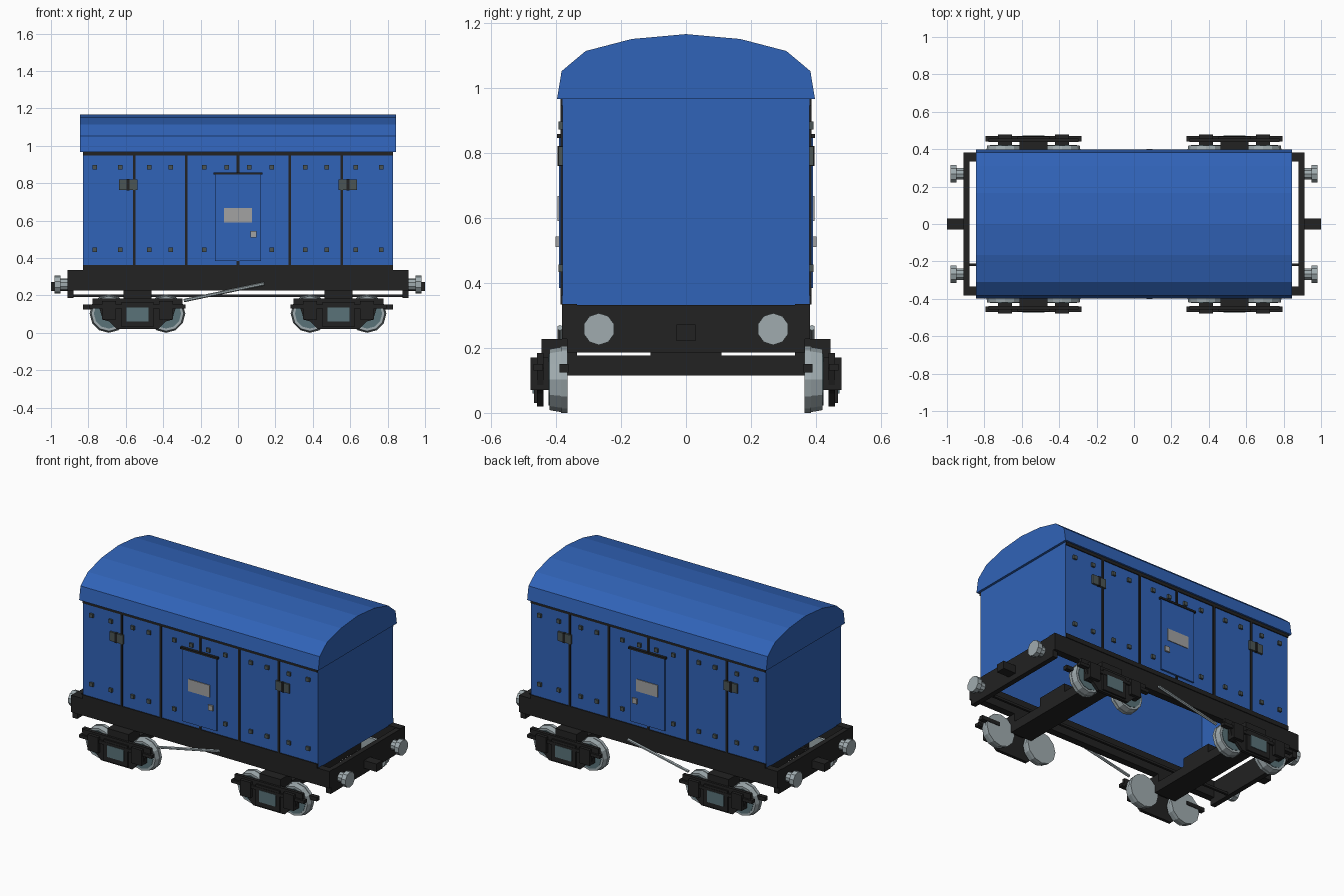
import bpy, bmesh, math
from mathutils import Vector

if "Cube" in bpy.data.objects:
    bpy.data.objects.remove(bpy.data.objects["Cube"])


def material(name, r, g, b):
    m = bpy.data.materials.new(name)
    m.use_nodes = True
    m.diffuse_color = (r, g, b, 1)
    m.node_tree.nodes["Principled BSDF"].inputs["Base Color"].default_value = (r, g, b, 1)
    return m


BLUE = material("wagon blue", .03, .125, .48)
BLACK = material("frame black", .016, .016, .016)
STEEL = material("pale steel", .35, .41, .43)
TEAL = material("dull teal", .10, .17, .19)
RIVET = material("rivet grey", .07, .09, .09)
PLATE = material("plate grey", .36, .36, .36)


def finish(name, bm, mat):
    bmesh.ops.recalc_face_normals(bm, faces=bm.faces)
    me = bpy.data.meshes.new(name)
    bm.to_mesh(me)
    bm.free()
    me.materials.append(mat)
    ob = bpy.data.objects.new(name, me)
    bpy.context.collection.objects.link(ob)
    return ob


def box(name, mat, x, y, z):
    """Box from (low, high) ranges on each axis."""
    bm = bmesh.new()
    bmesh.ops.create_cube(bm, size=1)
    for v in bm.verts:
        for i, (a, b) in enumerate((x, y, z)):
            v.co[i] = (a + b) / 2 + v.co[i] * (b - a)
    return finish(name, bm, mat)


def side_box(name, mat, x, depth, z, s):
    """Box on one side of the wagon; s is the sign of y."""
    return box(name, mat, x, sorted((s * depth[0], s * depth[1])), z)


def prism(name, mat, points, direction):
    """Closed outline pushed along a vector."""
    bm = bmesh.new()
    face = bm.faces.new([bm.verts.new(p) for p in points])
    out = bmesh.ops.extrude_face_region(bm, geom=[face])
    moved = [g for g in out["geom"] if isinstance(g, bmesh.types.BMVert)]
    bmesh.ops.translate(bm, verts=moved, vec=direction)
    return finish(name, bm, mat)


def rod(name, mat, start, end, r0, r1, sides):
    """Round bar or disc between two points."""
    a, b = Vector(start), Vector(end)
    bm = bmesh.new()
    bmesh.ops.create_cone(bm, cap_ends=True, segments=sides, radius1=r0, radius2=r1,
                          depth=(b - a).length)
    turn = (b - a).to_track_quat('Z', 'Y')
    for v in bm.verts:
        v.co = turn @ v.co + (a + b) / 2
    return finish(name, bm, mat)


# Arched roof
half = [(.397, .967), (.383, 1.052), (.309, 1.114), (.167, 1.151)]
arch = half + [(0, 1.166)] + [(-y, z) for y, z in reversed(half)]
prism("roof", BLUE, [(-.845, y, z) for y, z in arch], (1.69, 0, 0))

# End walls, end beams, coupling blocks and buffers
for e in (-1, 1):
    def ends(a, b):
        return sorted((e * a, e * b))
    box("end_wall", BLUE, ends(.815, .83), (-.38, .38), (.33, .97))
    box("end_beam", BLACK, ends(.88, .912), (-.366, .366), (.186, .332))
    box("coupling_block", BLACK, ends(.912, 1), (-.03, .03), (.222, .272))
    for s in (-1, 1):
        rod("buffer_stem", STEEL, (e * .91, s * .268, .258), (e * .955, s * .268, .258), .032, .032, 10)
        rod("buffer_head", STEEL, (e * .95, s * .268, .258), (e * .98, s * .268, .258), .049, .049, 10)

# Pipe under the floor
box("brake_pipe", BLACK, (-.9, .9), (-.225, -.21), (.19, .205))

# Side walls with trim, door and fittings
for s in (-1, 1):
    side_box("side_wall", BLUE, (-.83, .83), (.365, .38), (.33, .97), s)
    side_box("sill", BLACK, (-.912, .912), (.335, .381), (.227, .335), s)
    side_box("lower_trim", BLACK, (-.83, .83), (.375, .386), (.334, .362), s)
    side_box("upper_trim", BLACK, (-.83, .83), (.375, .386), (.947, .967), s)
    for x in (-.555, -.277, 0, .277, .555):
        side_box("panel_seam", BLACK, (x - .007, x + .007), (.375, .386), (.36, .95), s)
    for z in (.445, .885):
        for x in (.06, .18, .36, .475, .63, .765):
            if z > .8 or x > .12:
                for e in (-1, 1):
                    side_box("rivet", RIVET, (e * x - .012, e * x + .012), (.375, .392),
                             (z - .012, z + .012), s)
    side_box("door", BLUE, (-.122, .122), (.375, .391), (.385, .848), s)
    side_box("door_rail", BLACK, (-.132, .132), (.375, .397), (.846, .858), s)
    side_box("door_plate", PLATE, (-.076, .076), (.39, .395), (.59, .667), s)
    side_box("door_handle", PLATE, (.068, .1), (.39, .402), (.51, .543), s)
    for e in (-1, 1):
        for x in (.56, .613):
            side_box("latch", RIVET, (e * x - .022, e * x + .022), (.375, .392), (.762, .82), s)
        side_box("latch_pin", BLACK, (e * .588 - .008, e * .588 + .008), (.375, .395), (.76, .822), s)
    rod("brake_lever", STEEL, (-.29, s * .388, .172), (.14, s * .388, .262), .009, .009, 6)

# Two four-wheel bogies
outline = [(.24, .184), (.24, .14), (.205, .135), (.185, .07), (.15, .06), (.11, .02)]
outline += [(-x, z) for x, z in reversed(outline)]
for e in (-1, 1):
    c = e * .5375
    box("bolster", BLACK, (c - .075, c + .075), (-.366, .366), (.115, .176))
    box("pivot", BLACK, (c - .075, c + .075), (-.11, .11), (.17, .23))
    for s in (-1, 1):
        prism("bogie_side", BLACK, [(c + x, s * .438, z) for x, z in outline], (0, s * .02, 0))
        side_box("spring_plank", BLACK, (c - .075, c + .075), (.335, .445), (.165, .228), s)
        side_box("bogie_rail", BLACK, (c - .257, c + .257), (.44, .47), (.13, .15), s)
        side_box("spring_frame", BLACK, (c - .085, c + .085), (.44, .468), (.03, .165), s)
        side_box("spring_panel", TEAL, (c - .058, c + .058), (.46, .472), (.06, .135), s)
        side_box("brake_arm", BLACK, sorted((e * .7, e * .83)), (.362, .39), (.125, .15), s)
        for w in (-.153, .153):
            x = c + w
            side_box("axle_box", BLACK, (x - .037, x + .037), (.42, .478), (.07, .17), s)
            rod("wheel_flange", STEEL, (x, s * .365, .1025), (x, s * .385, .1025), .103, .103, 12)
            rod("wheel", STEEL, (x, s * .385, .1025), (x, s * .42, .1025), .1, .094, 12)
            rod("wheel_face", TEAL, (x, s * .415, .1025), (x, s * .423, .1025), .08, .08, 12)
